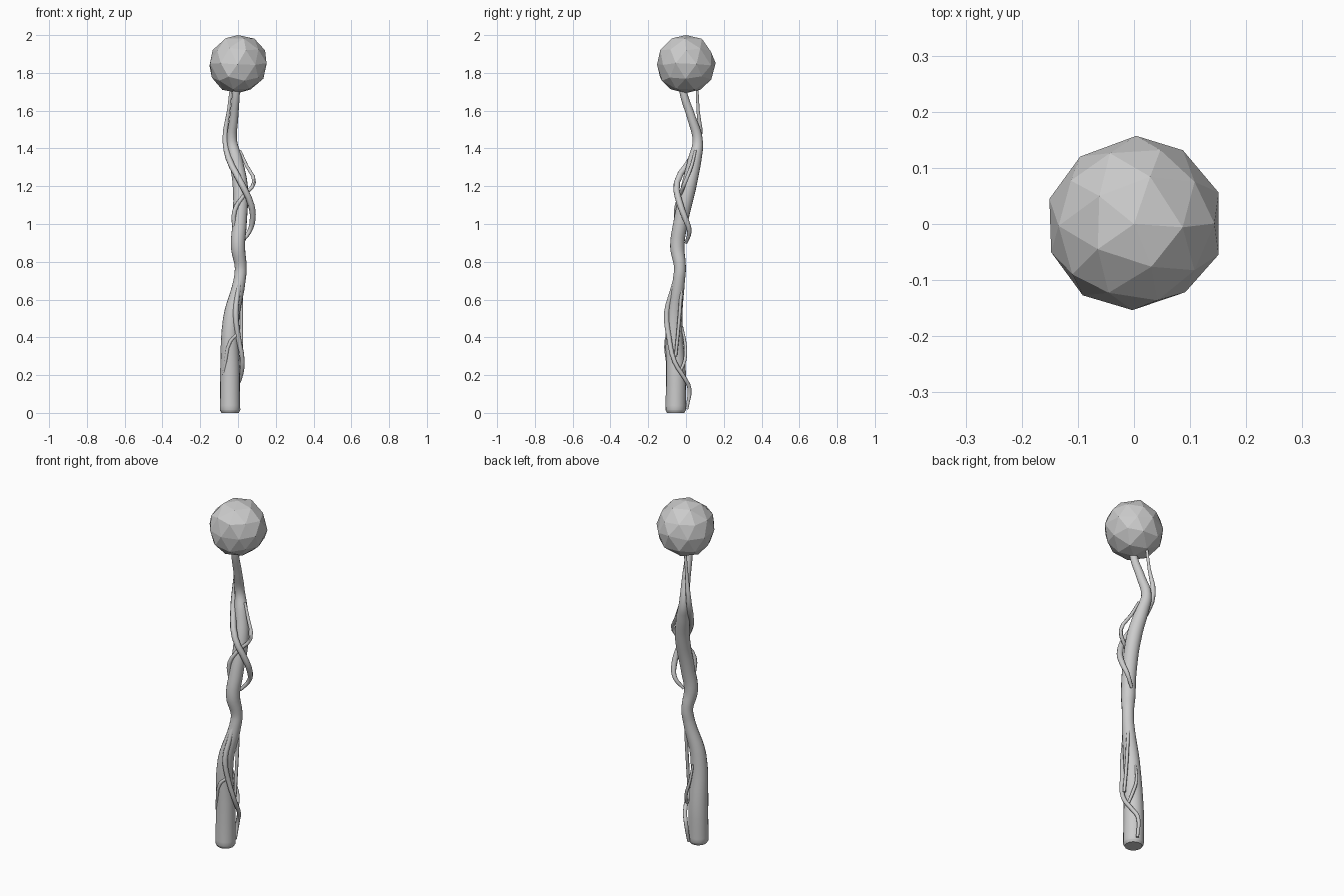
import bpy, random
from mathutils import Vector

random.seed(4)


def tube(name, pts, sides, steps):
    """Tapered tube through (x, y, z, radius) points, turned into a smooth mesh."""
    cu = bpy.data.curves.new(name, 'CURVE')
    cu.dimensions = '3D'
    cu.bevel_depth = 1.0
    cu.bevel_resolution = max(0, sides // 2 - 2)
    cu.resolution_u = steps
    cu.use_fill_caps = True
    sp = cu.splines.new('BEZIER')
    sp.bezier_points.add(len(pts) - 1)
    for bp, (x, y, z, r) in zip(sp.bezier_points, pts):
        bp.co = (x, y, z)
        bp.radius = r
        bp.handle_left_type = bp.handle_right_type = 'AUTO'
    ob = bpy.data.objects.new(name, cu)
    bpy.context.collection.objects.link(ob)
    bpy.ops.object.select_all(action='DESELECT')
    ob.select_set(True)
    bpy.context.view_layer.objects.active = ob
    bpy.ops.object.convert(target='MESH')
    bpy.ops.object.shade_smooth_by_angle(angle=0.8)
    return bpy.context.object


# Gnarled main shaft
tube("shaft", [
    (-.042, -.055, 0, .046), (-.042, -.055, .015, .054),
    (-.042, -.053, .2, .053), (-.036, -.062, .5, .043),
    (.008, -.038, .70, .032), (.014, -.032, .77, .031),
    (.0, -.046, .88, .038), (.008, -.03, 1.0, .038),
    (.012, .015, 1.2, .040), (-.012, .046, 1.34, .036),
    (-.032, .062, 1.44, .027), (-.022, .03, 1.56, .023),
    (-.01, -.015, 1.70, .020), (-.008, -.02, 1.75, .018)], 16, 5)

# Vines twisting round the shaft
vines = {
    "upper_vine": [
        (-.035, .058, 1.74, .007), (-.05, .064, 1.60, .009),
        (-.068, .072, 1.46, .015), (-.05, .03, 1.35, .017),
        (.015, -.048, 1.22, .017), (.07, -.03, 1.10, .017),
        (.077, .0, 1.02, .015), (.06, .018, .96, .012),
        (.015, .0, .90, .008)],
    "upper_branch": [
        (.01, .05, 1.39, .007), (.045, .03, 1.31, .009),
        (.085, -.005, 1.22, .010), (.03, -.032, 1.15, .010),
        (-.018, -.052, 1.07, .012), (-.018, -.045, .98, .012),
        (.0, -.05, .88, .008)],
    "lower_vine": [
        (.02, -.04, .77, .008), (.0, -.075, .64, .013),
        (-.012, -.102, .53, .015), (.002, -.09, .40, .014),
        (.024, -.06, .27, .012), (.010, -.005, .18, .011),
        (-.012, .018, .13, .011), (-.02, .004, .02, .008)],
    "lower_front_branch": [
        (.002, -.092, .42, .008), (-.04, -.106, .38, .009),
        (-.066, -.098, .27, .008), (-.085, -.07, .15, .006)],
    "lower_back_branch": [
        (.016, -.03, .22, .008), (.004, -.006, .28, .009),
        (-.02, -.004, .36, .008), (-.03, -.022, .46, .006)],
    "middle_back_vine": [
        (.018, -.02, .74, .007), (.018, -.028, .60, .009),
        (.018, -.04, .45, .009), (.02, -.055, .30, .008)],
}
for name, pts in vines.items():
    tube(name, pts, 8, 3)

# Rough-cut faceted orb
bpy.ops.mesh.primitive_ico_sphere_add(subdivisions=2, radius=.157,
                                      location=(0, 0, 1.845))
orb = bpy.context.object
orb.name = "orb"
for v in orb.data.vertices:
    pole = abs(v.co.z) > .15
    k = .007
    if not pole:
        v.co += Vector([random.uniform(-k, k) for _ in range(3)])
        v.co = v.co.normalized() * random.uniform(.152, .163)
    else:
        v.co.z = .155 if v.co.z > 0 else -.152
bpy.ops.object.shade_flat()
